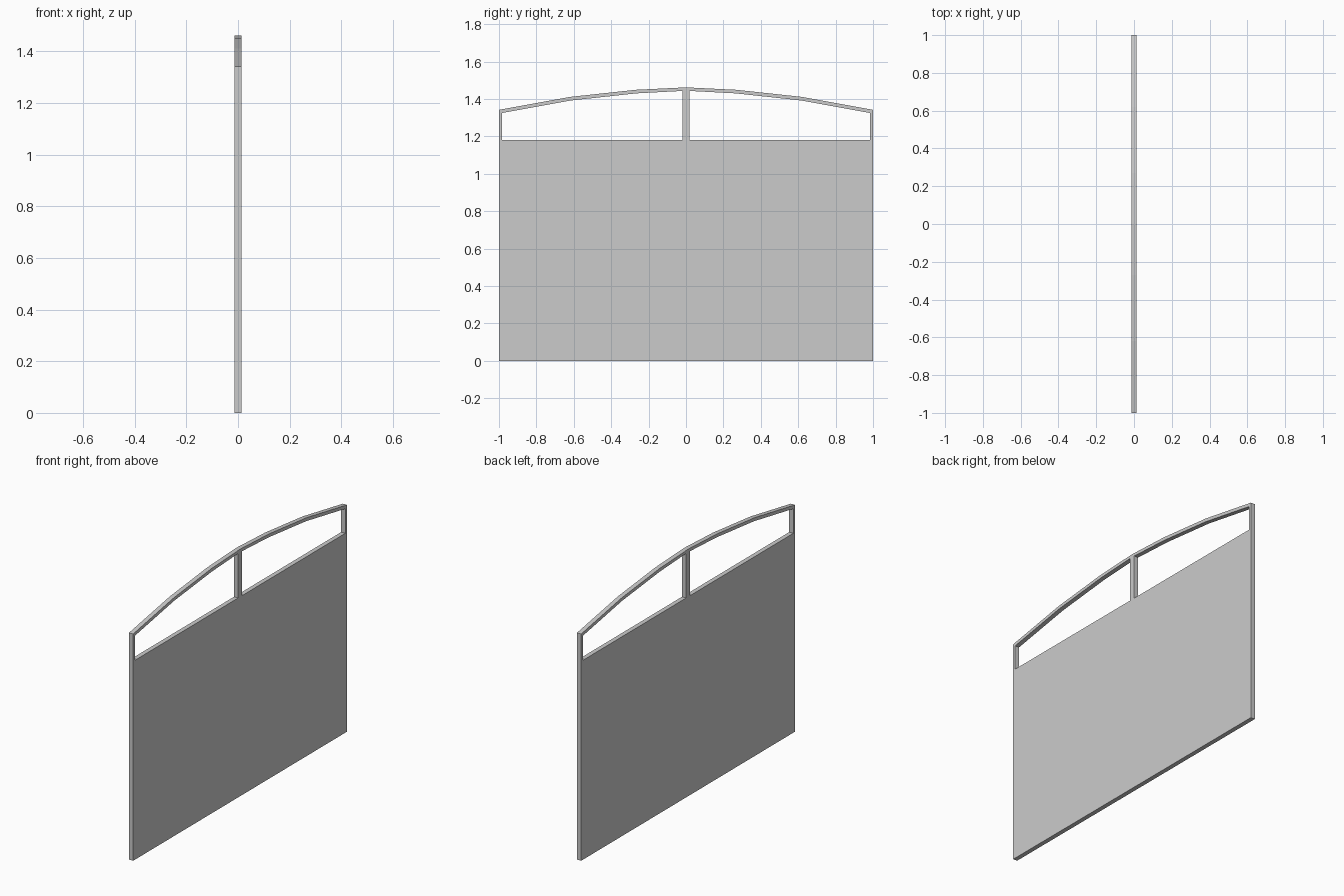
import bpy
import math

if "Cube" in bpy.data.objects:
    bpy.data.objects.remove(bpy.data.objects["Cube"])

HALF_THICK = 0.0135
PANEL_TOP = 1.18

# Right half of the arch, (y, z), from the centre outwards
ARCH_OUTER = [(0.27, 1.449), (0.62, 1.411), (1.0, 1.342)]
ARCH_INNER = [(0.018, 1.443), (0.265, 1.43), (0.615, 1.392), (0.984, 1.325)]


def mirror(points):
    return [(-y, z) for y, z in reversed(points)]


def add_loop(curve, points):
    spline = curve.splines.new('POLY')
    spline.points.add(len(points) - 1)
    for p, (y, z) in zip(spline.points, points):
        p.co = (y, z, 0, 1)
    spline.use_cyclic_u = True


curve = bpy.data.curves.new("arched_panel", 'CURVE')
curve.dimensions = '2D'
curve.fill_mode = 'BOTH'
curve.extrude = HALF_THICK

# Outer outline of the panel and arch
add_loop(curve, [(-1, 0), *mirror(ARCH_OUTER), (0, 1.462), *ARCH_OUTER, (1, 0)])

# Two openings between the side posts, centre post and arch
opening = [(0.018, PANEL_TOP), *ARCH_INNER, (0.984, PANEL_TOP)]
add_loop(curve, opening)
add_loop(curve, mirror(opening))

# Stand the outline up in the YZ plane and turn it into a mesh
panel = bpy.data.objects.new("arched_panel", curve)
bpy.context.collection.objects.link(panel)
panel.rotation_euler = (math.pi / 2, 0, math.pi / 2)
bpy.context.view_layer.objects.active = panel
panel.select_set(True)
bpy.ops.object.convert(target='MESH')
bpy.ops.object.transform_apply(location=False, rotation=True, scale=False)

# Weld the caps to the rim and make normals consistent
bpy.ops.object.mode_set(mode='EDIT')
bpy.ops.mesh.select_all(action='SELECT')
bpy.ops.mesh.remove_doubles(threshold=0.0001)
bpy.ops.mesh.normals_make_consistent(inside=False)
bpy.ops.object.mode_set(mode='OBJECT')
bpy.ops.object.shade_flat()
